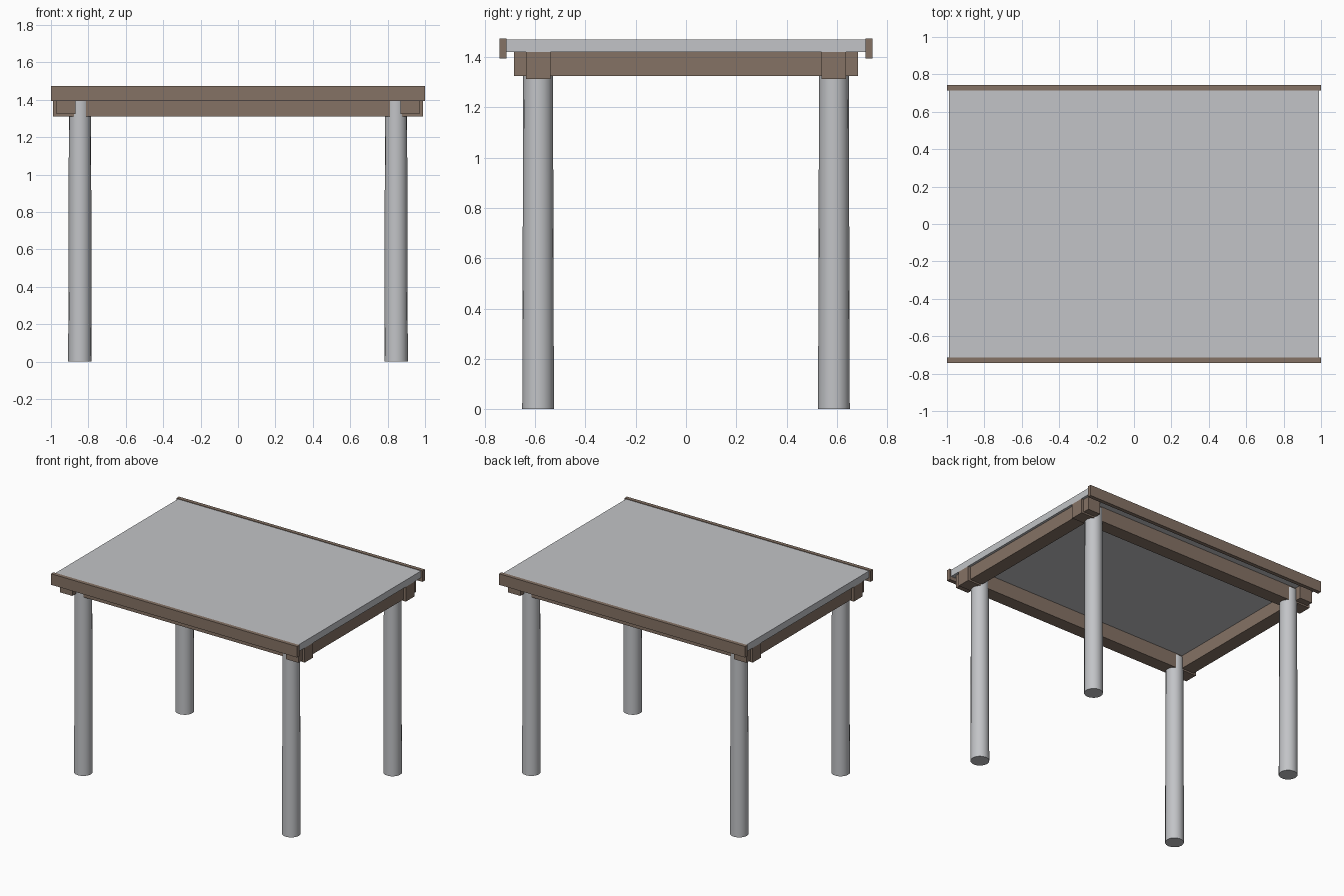
import bpy, math

if "Cube" in bpy.data.objects:
    bpy.data.objects.remove(bpy.data.objects["Cube"])


def material(name, rgb):
    m = bpy.data.materials.new(name)
    m.diffuse_color = (*rgb, 1.0)
    m.use_nodes = True
    m.node_tree.nodes["Principled BSDF"].inputs["Base Color"].default_value = m.diffuse_color
    return m


wood = material("brown wood", (0.235, 0.17, 0.13))
stone = material("light grey", (0.54, 0.55, 0.57))


def box(name, x, y, z, mat):
    """Box spanning the (min, max) ranges x, y, z."""
    r = (x, y, z)
    bpy.ops.mesh.primitive_cube_add(size=1, location=[(a + b) / 2 for a, b in r])
    ob = bpy.context.object
    ob.name = name
    ob.scale = [b - a for a, b in r]
    bpy.ops.object.transform_apply(location=False, rotation=False, scale=True)
    ob.data.materials.append(mat)
    return ob


# roof slab
box("roof_slab", (-0.988, 0.988), (-0.715, 0.715), (1.42, 1.47), stone)

for s, side in ((-1, "front"), (1, "back")):
    # edge boards along the long sides
    box(side + "_edge_board", (-1, 1), sorted((s * 0.714, s * 0.742)), (1.393, 1.474), wood)
    # long beams
    box(side + "_long_beam", (-0.988, 0.988), sorted((s * 0.538, s * 0.636)), (1.312, 1.42), wood)

for s, side in ((-1, "left"), (1, "right")):
    # cross beams
    box(side + "_cross_beam", sorted((s * 0.868, s * 0.97)), (-0.684, 0.684), (1.324, 1.42), wood)

# slightly tapered round legs
for sx, xn in ((-1, "left"), (1, "right")):
    for sy, yn in ((-1, "front"), (1, "back")):
        bpy.ops.mesh.primitive_cone_add(vertices=16, radius1=0.063, radius2=0.059, depth=1.41,
                                        location=(sx * 0.845, sy * 0.588, 0.705))
        leg = bpy.context.object
        leg.name = f"{yn}_{xn}_leg"
        leg.data.materials.append(stone)
        bpy.ops.object.shade_smooth_by_angle(angle=math.radians(35))
